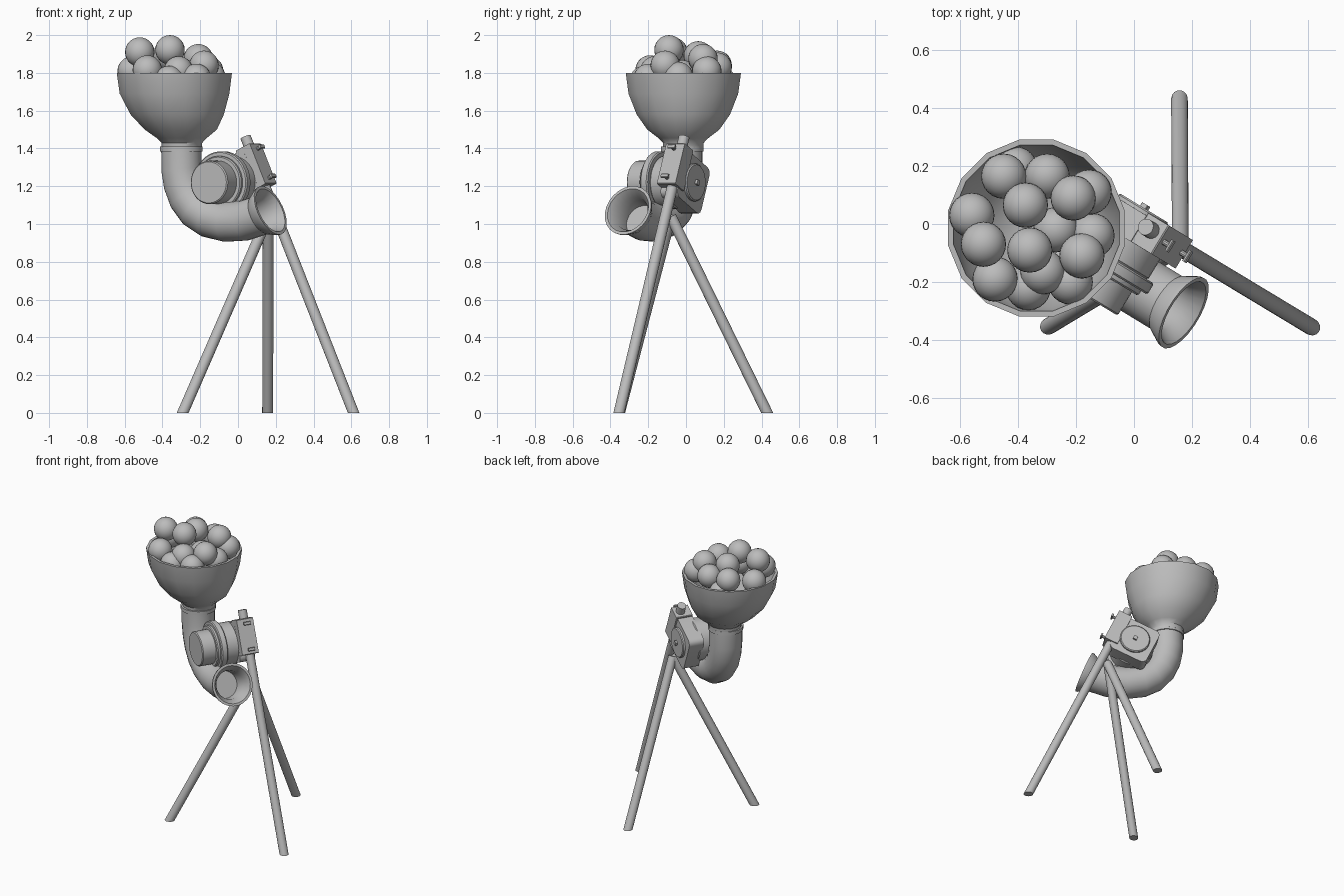
import bpy, bmesh
from math import cos, sin, pi, radians
from mathutils import Vector, Matrix

cube = bpy.data.objects.get("Cube")
if cube:
    bpy.data.objects.remove(cube)

grey = bpy.data.materials.new("plain grey")
grey.use_nodes = True
grey.diffuse_color = (0.5, 0.5, 0.5, 1)
grey.node_tree.nodes["Principled BSDF"].inputs["Base Color"].default_value = (0.5, 0.5, 0.5, 1)

UP = Vector((0, 0, 1))
ALONG = Vector((0.854, -0.52, 0))    # direction the outlet points, in plan
AXIS = Vector((-0.52, -0.854, 0))    # motor axis, pointing forward


def finish(name, bm, smooth=True, angle=35):
    bmesh.ops.recalc_face_normals(bm, faces=bm.faces)
    mesh = bpy.data.meshes.new(name)
    bm.to_mesh(mesh)
    bm.free()
    ob = bpy.data.objects.new(name, mesh)
    bpy.context.collection.objects.link(ob)
    mesh.materials.append(grey)
    if smooth:
        bpy.ops.object.select_all(action='DESELECT')
        ob.select_set(True)
        bpy.context.view_layer.objects.active = ob
        bpy.ops.object.shade_smooth_by_angle(angle=radians(angle))
    return ob


def loft(rings, sides, side_dir=None):
    """Skin a row of circles, each (centre, normal, radius), and cap the ends."""
    bm = bmesh.new()
    loops = []
    for centre, normal, r in rings:
        n = Vector(normal).normalized()
        u = Vector(side_dir) if side_dir else n.orthogonal().normalized()
        v = n.cross(u).normalized()
        loops.append([bm.verts.new(Vector(centre) + r * (cos(a) * u + sin(a) * v))
                      for a in (2 * pi * (i + 0.5) / sides for i in range(sides))])
    for a, b in zip(loops, loops[1:]):
        for i in range(sides):
            j = (i + 1) % sides
            bm.faces.new((a[i], a[j], b[j], b[i]))
    bm.faces.new(loops[0])
    bm.faces.new(loops[-1])
    return bm


def rod(name, start, end, r, sides=16):
    n = Vector(end) - Vector(start)
    return finish(name, loft([(start, n, r), (end, n, r)], sides))


def box(name, centre, frame, size, bevel, segments):
    bm = bmesh.new()
    bmesh.ops.create_cube(bm, size=1)
    bmesh.ops.scale(bm, vec=size, verts=bm.verts)
    # round only the edges that run along the motor axis
    edges = [e for e in bm.edges if abs((e.verts[0].co - e.verts[1].co).y) > 1e-4]
    bmesh.ops.bevel(bm, geom=edges, offset=bevel, segments=segments, affect='EDGES', profile=0.5)
    bm.transform(Matrix.Translation(centre) @ frame)
    return finish(name, bm)


# Hopper bowl: outside from the neck up, over the lip, then down the inside
bowl = [(1.40, 0.108, -0.297), (1.43, 0.110, -0.297), (1.455, 0.135, -0.298),
        (1.50, 0.195, -0.303), (1.58, 0.252, -0.322), (1.69, 0.296, -0.336),
        (1.80, 0.311, -0.337), (1.80, 0.292, -0.337), (1.69, 0.277, -0.336),
        (1.58, 0.233, -0.322), (1.50, 0.175, -0.303), (1.46, 0.09, -0.297)]
finish("hopper_bowl", loft([((x, -0.014, z), UP, r) for z, r, x in bowl], 16, (1, 0, 0)), angle=40)

# Balls heaped in the hopper
balls = [(-.36, -.09, 1.922), (-.52, -.07, 1.91), (-.375, .065, 1.89), (-.21, .09, 1.875),
         (-.18, -.11, 1.84), (-.48, -.19, 1.815), (-.315, -.165, 1.81), (-.45, .165, 1.84),
         (-.30, .165, 1.83), (-.56, .03, 1.81), (-.155, .11, 1.81), (-.145, -.04, 1.78),
         (-.365, -.22, 1.76), (-.22, -.2, 1.77), (-.27, -.02, 1.79), (-.41, .19, 1.75)]
for i, spot in enumerate(balls):
    bm = bmesh.new()
    bmesh.ops.create_uvsphere(bm, u_segments=24, v_segments=14, radius=0.078)
    bm.transform(Matrix.Translation(spot))
    finish(f"ball_{i + 1}", bm, angle=60)


# Feed elbow: drops from the hopper and curves out to a flared mouth
def in_plane(s, z):
    return Vector((-0.30, -0.02, 0)) + ALONG * s + UP * z


path = [in_plane(s, z) for s, z in [(0, 1.41), (0, 1.29), (.015, 1.21), (.045, 1.14), (.10, 1.075),
                                    (.17, 1.035), (.28, 1.012), (.39, 1.018), (.49, 1.046)]]
mouth_dir = (ALONG * 0.92 + UP * 0.39).normalized()
rings = []
for i, p in enumerate(path):
    tangent = path[min(i + 1, len(path) - 1)] - path[max(i - 1, 0)]
    rings.append((p, tangent if i < len(path) - 1 else mouth_dir, 0.107))
flare = [(0.005, 0.112), (0.055, 0.138), (0.068, 0.14), (0.068, 0.124), (0.02, 0.094), (-0.08, 0.09)]
rings += [(path[-1] + mouth_dir * d, mouth_dir, r) for d, r in flare]
finish("feed_elbow", loft(rings, 24, -AXIS))
rod("elbow_collar", in_plane(0, 1.385), in_plane(0, 1.41), 0.114, 24)

# Motor unit: stacked discs along one axis
back = Vector((0.035, 0.055, 1.22))
for name, t0, t1, r in [("back_cap", 0.0, 0.03, 0.1), ("drive_ring", 0.1, 0.205, 0.14),
                        ("flange_disc", 0.205, 0.25, 0.165), ("motor_step", 0.24, 0.27, 0.14),
                        ("motor_can", 0.26, 0.365, 0.115)]:
    n, edge = AXIS, 0.006
    stack = [(back + n * t0, n, r - edge), (back + n * (t0 + edge), n, r),
             (back + n * (t1 - edge), n, r), (back + n * t1, n, r - edge)]
    finish(name, loft(stack, 32))

# Tripod legs, cut flat on the ground
hub = (0.16, -0.08, 1.04)
leg_top = Vector((0.04, -0.01, 1.46))
main_foot = Vector((0.612, -0.355, 0))
for name, top, foot in [("main_leg", leg_top, main_foot), ("back_leg", hub, (0.157, 0.43, 0)),
                        ("side_leg", hub, (-0.293, -0.352, 0))]:
    top, foot = Vector(top), Vector(foot)
    n = (foot - top).normalized()
    bm = loft([(top, n, 0.029), (foot + n * 0.05, n, 0.029)], 16)
    cut = bmesh.ops.bisect_plane(bm, geom=bm.verts[:] + bm.edges[:] + bm.faces[:],
                                 plane_co=(0, 0, 0), plane_no=(0, 0, -1), clear_outer=True)
    bmesh.ops.edgeloop_fill(bm, edges=[e for e in cut["geom_cut"] if isinstance(e, bmesh.types.BMEdge)])
    finish(name, bm)

# Gearbox and clamp share the tilt of the main leg
leg_dir = (leg_top - main_foot).normalized()
out = (ALONG - leg_dir * ALONG.dot(leg_dir)).normalized()
frame = Matrix((out, leg_dir.cross(out), leg_dir)).transposed().to_4x4()
box("gearbox", back + AXIS * 0.07, frame, (0.265, 0.105, 0.265), 0.035, 3)
clamp_at = leg_top - leg_dir * 0.175 + AXIS * 0.012
box("leg_clamp", clamp_at, frame, (0.095, 0.115, 0.235), 0.004, 1)

# Square key on the back cap
box("cap_key", back - AXIS * 0.004, frame, (0.026, 0.02, 0.026), 0.002, 1)

# Clamp screws with flat cross handles
for i, s in enumerate((1, -1)):
    base = clamp_at + leg_dir * 0.085 * s + out * 0.04
    rod(f"clamp_screw_{i + 1}", base, base + out * 0.035, 0.01, 10)
    box(f"screw_handle_{i + 1}", base + out * 0.036, frame, (0.012, 0.045, 0.022), 0.003, 1)
